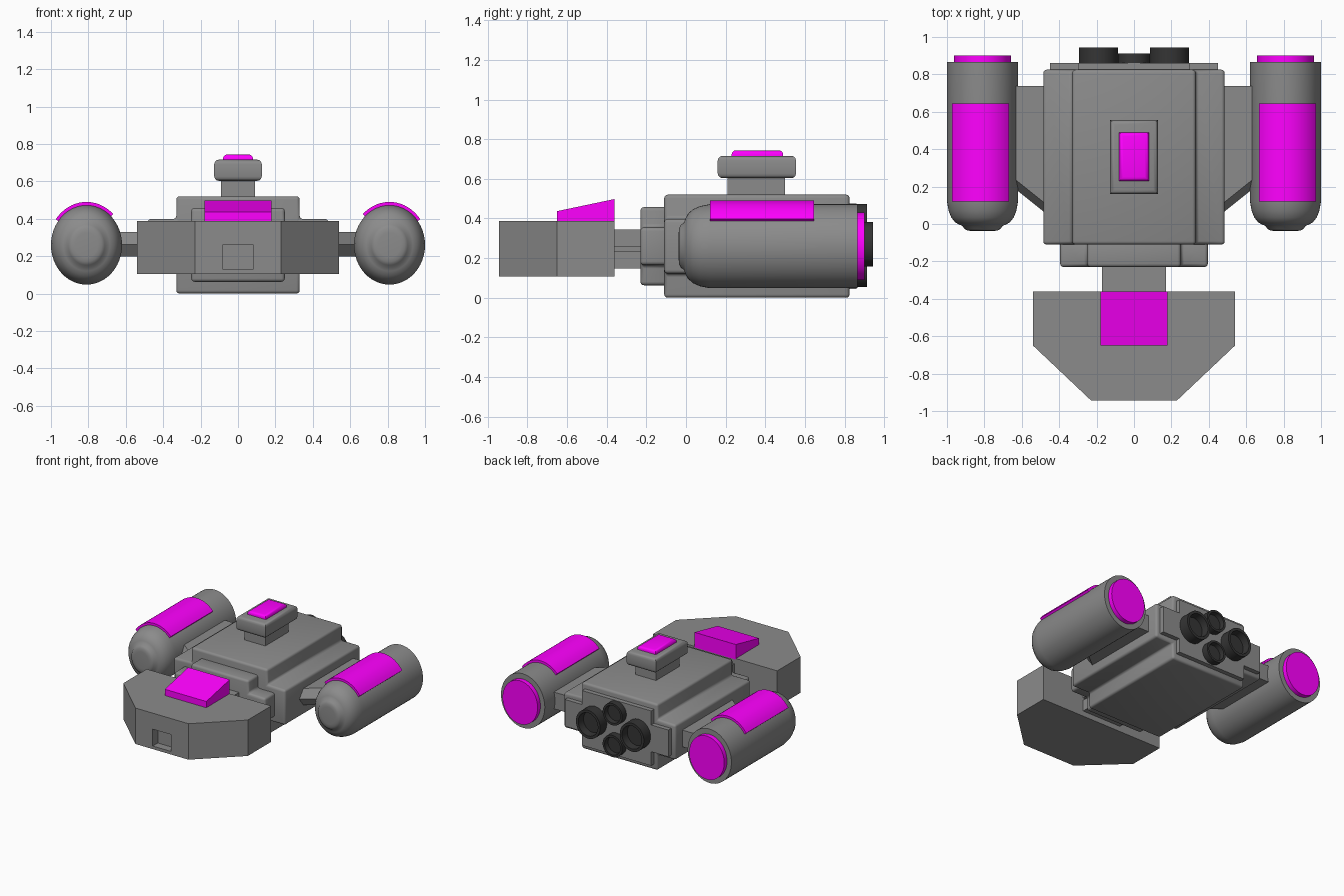
import bpy, bmesh
from math import sin, cos, pi, radians

if "Cube" in bpy.data.objects:
    bpy.data.objects.remove(bpy.data.objects["Cube"])


def material(name, rgb):
    m = bpy.data.materials.new(name)
    m.diffuse_color = (*rgb, 1)
    m.use_nodes = True
    m.node_tree.nodes["Principled BSDF"].inputs["Base Color"].default_value = m.diffuse_color
    return m


MAGENTA = material("magenta", (1.0, 0.0, 1.0))
DARK = material("dark_grey", (0.035, 0.035, 0.035))
GREY = material("mid_grey", (0.26, 0.26, 0.26))


def finish(name, bm, mat=GREY, bevel=0, smooth=False):
    bmesh.ops.recalc_face_normals(bm, faces=bm.faces)
    me = bpy.data.meshes.new(name)
    bm.to_mesh(me)
    bm.free()
    ob = bpy.data.objects.new(name, me)
    bpy.context.collection.objects.link(ob)
    me.materials.append(mat)
    bpy.ops.object.select_all(action='DESELECT')
    ob.select_set(True)
    bpy.context.view_layer.objects.active = ob
    if bevel:
        b = ob.modifiers.new("bevel", 'BEVEL')
        b.width, b.segments, b.limit_method = bevel, 3, 'ANGLE'
        bpy.ops.object.modifier_apply(modifier="bevel")
    if smooth or bevel:
        bpy.ops.object.shade_smooth_by_angle(angle=radians(40))
    return ob


def loft(name, rings, **kw):
    """Skin a list of equal-length closed rings and cap both ends."""
    bm = bmesh.new()
    vs = [[bm.verts.new(p) for p in r] for r in rings]
    n = len(vs[0])
    for a, b in zip(vs, vs[1:]):
        for i in range(n):
            j = (i + 1) % n
            bm.faces.new((a[i], a[j], b[j], b[i]))
    bm.faces.new(vs[0])
    bm.faces.new(vs[-1])
    return finish(name, bm, **kw)


def slab(name, x, y, z, r=0, both=True, **kw):
    """Box; r rounds its top (and bottom) rim but leaves upright corners sharp."""
    ring = lambda h, d: [(x[0] + d, y[0] + d, h), (x[1] - d, y[0] + d, h),
                         (x[1] - d, y[1] - d, h), (x[0] + d, y[1] - d, h)]
    steps = [radians(30 * i) for i in range(4)] if r else [0]
    top = [ring(z[1] - r + r * sin(a), r - r * cos(a)) for a in steps]
    low = [ring(z[0] + r - r * sin(a), r - r * cos(a)) for a in reversed(steps)]
    return loft(name, (low if both else [ring(z[0], 0)]) + top, smooth=r > 0, **kw)


def lathe(name, cx, cz, profile, ratio=1.0, seg=48, **kw):
    """Turn (y, radius) points about a lengthwise axis; ratio stretches z."""
    rings = [[(cx + r * cos(2 * pi * i / seg), y, cz + ratio * r * sin(2 * pi * i / seg))
              for i in range(seg)] for y, r in profile]
    return loft(name, rings, smooth=True, **kw)


def cross(name, narrow, wide, tall, low, y, cz=0.26, bevel=0.018):
    """Plus-shaped section run along y."""
    q = [(wide, low), (narrow, low), (narrow, tall)]
    sec = q + [(-a, b) for a, b in reversed(q)]
    sec += [(-a, -b) for a, b in sec]
    return loft(name, [[(a, h, cz + b) for a, b in sec] for h in y], bevel=bevel)


# hull, stepped nose and rear plate
cross("hull", 0.33, 0.485, 0.26, 0.138, (-0.11, 0.825))
cross("hull_nose", 0.25, 0.395, 0.197, 0.095, (-0.23, -0.09))
cross("rear_plate", 0.30, 0.45, 0.215, 0.105, (0.80, 0.86), bevel=0)

# neck, split by a thin seam
slab("neck_upper", (-0.17, 0.17), (-0.38, -0.2), (0.255, 0.345))
slab("neck_lower", (-0.17, 0.17), (-0.38, -0.2), (0.148, 0.237))
slab("neck_core", (-0.15, 0.15), (-0.38, -0.2), (0.23, 0.265))

# head with a square front recess
plan = [(-0.54, -0.36), (-0.54, -0.65), (-0.23, -0.943), (0.23, -0.943), (0.54, -0.65), (0.54, -0.36)]
head = loft("head", [[(a, b, h) for a, b in plan] for h in (0.106, 0.388)])
cutter = slab("recess_cutter", (-0.08, 0.08), (-1.0, -0.88), (0.13, 0.262))
cutter.hide_render = True
cut = head.modifiers.new("recess", 'BOOLEAN')
cut.object, cut.operation, cut.solver = cutter, 'DIFFERENCE', 'EXACT'
bpy.context.view_layer.objects.active = head
bpy.ops.object.modifier_apply(modifier="recess")
bpy.data.objects.remove(cutter)

# sloped canopy on the head
side = [(-0.65, 0.38), (-0.36, 0.38), (-0.36, 0.498), (-0.65, 0.437)]
loft("head_canopy", [[(x, a, b) for a, b in side] for x in (-0.18, 0.18)], mat=MAGENTA)

# tower on the roof
slab("tower_stem", (-0.09, 0.09), (0.21, 0.50), (0.50, 0.63))
slab("tower_cap", (-0.127, 0.127), (0.16, 0.555), (0.603, 0.716), r=0.024)
slab("tower_light", (-0.08, 0.08), (0.23, 0.49), (0.69, 0.744), r=0.022, both=False, mat=MAGENTA)

# side pods with struts, panels and rear discs
POD = [(-0.037, 0.06), (-0.035, 0.08), (-0.026, 0.097), (-0.01, 0.107), (-0.003, 0.125),
       (0.01, 0.147), (0.035, 0.167), (0.07, 0.181), (0.12, 0.19), (0.865, 0.19)]
for s, tag in ((-1, "left"), (1, "right")):
    lathe(tag + "_pod", s * 0.81, 0.26, POD, ratio=1.115)
    lathe(tag + "_pod_disc", s * 0.81, 0.26, [(0.84, 0.152), (0.90, 0.152)], ratio=1.12, mat=MAGENTA)
    # curved panel: outer arc then inner arc back
    arc = [radians(-44 + 97 * i / 16) for i in range(17)]
    sec = [(0.205 * sin(a), 0.23 * cos(a)) for a in arc]
    sec += [(0.178 * sin(a), 0.198 * cos(a)) for a in reversed(arc)]
    loft(tag + "_pod_panel", [[(s * (0.81 + a), y, 0.26 + b) for a, b in sec] for y in (0.12, 0.645)],
         mat=MAGENTA, smooth=True)
    # strut with a pointed leading edge
    rings = []
    for x, y in ((0.45, 0.04), (0.70, 0.24)):
        rings.append([(s * x, y, 0.262), (s * x, y + 0.05, 0.328), (s * x, 0.738, 0.328),
                      (s * x, 0.738, 0.197), (s * x, y + 0.05, 0.197)])
    loft(tag + "_strut", rings)
    lathe(tag + "_engine", s * 0.19, 0.27,
          [(0.83, 0.105), (0.943, 0.105), (0.943, 0.085), (0.885, 0.08)], ratio=1.06, mat=DARK)

# small engines above and below
for tag, z in (("upper", 0.388), ("lower", 0.138)):
    lathe(tag + "_engine", 0, z, [(0.83, 0.085), (0.912, 0.085), (0.912, 0.068), (0.875, 0.064)], mat=DARK)
